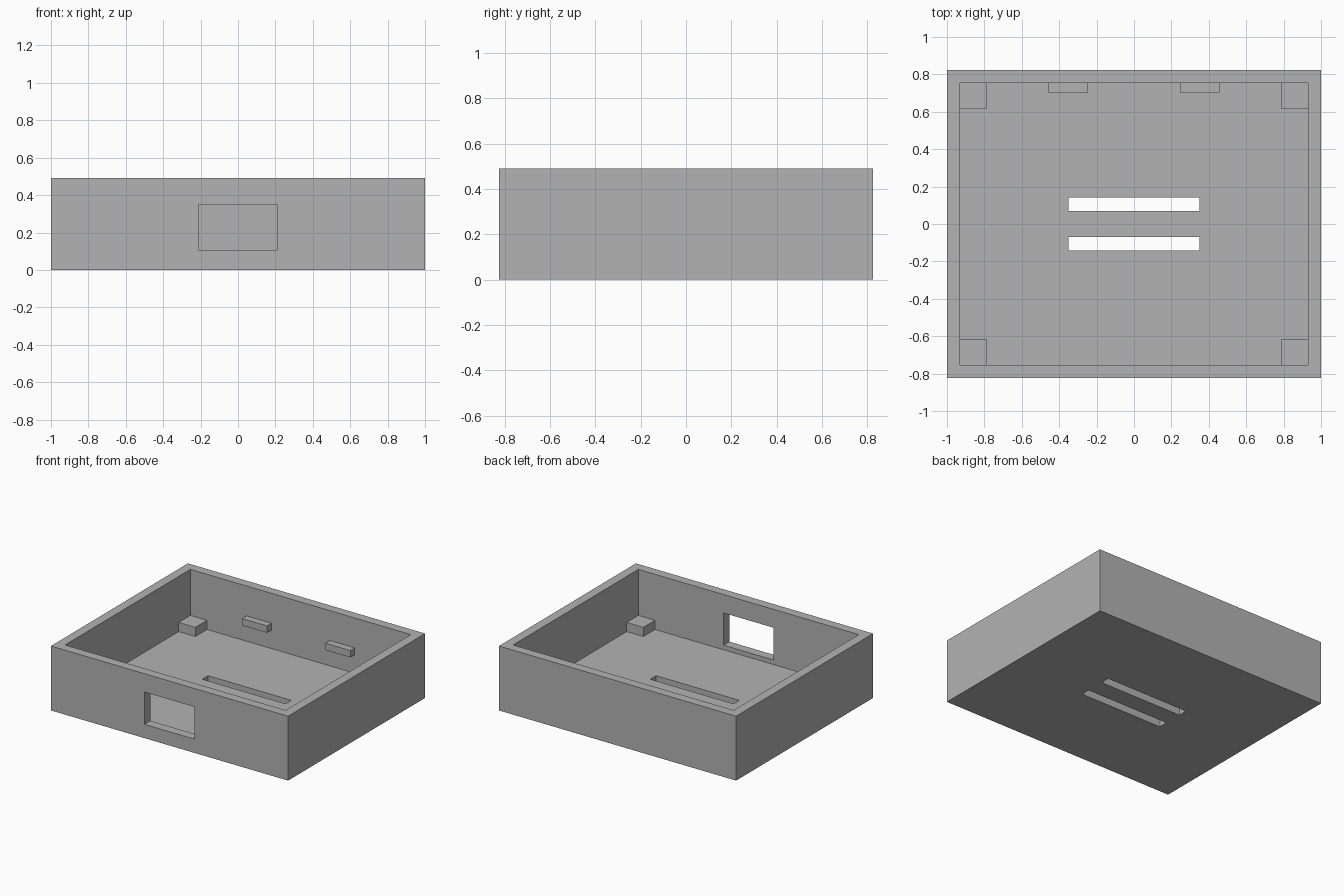
import bpy

cube = bpy.data.objects.get("Cube")
if cube:
    bpy.data.objects.remove(cube, do_unlink=True)

U = 2 / 57                      # design unit: the tray is 57 units wide
HX, HY, H = 28.5, 23.5, 14      # half width, half depth, height
WALL = 2

grey = bpy.data.materials.new("plain_grey")
grey.use_nodes = True
colour = (0.45, 0.45, 0.45, 1)
grey.diffuse_color = colour
grey.node_tree.nodes["Principled BSDF"].inputs["Base Color"].default_value = colour


def box(name, x, y, z):
    """Box spanning the (low, high) ranges, given in design units."""
    spans = (x, y, z)
    bpy.ops.mesh.primitive_cube_add(size=1)
    ob = bpy.context.object
    ob.name = name
    for v in ob.data.vertices:
        v.co = [U * (lo + (hi - lo) * (c + 0.5)) for c, (lo, hi) in zip(v.co, spans)]
    ob.data.materials.append(grey)
    return ob


def cut(target, cutter):
    """Subtract a cutter from the target and discard it."""
    mod = target.modifiers.new("cut", 'BOOLEAN')
    mod.operation = 'DIFFERENCE'
    mod.solver = 'EXACT'
    mod.object = cutter
    cutter.hide_render = True
    bpy.context.view_layer.objects.active = target
    bpy.ops.object.modifier_apply(modifier=mod.name)
    bpy.data.objects.remove(cutter, do_unlink=True)


# Open tray
ix, iy = HX - WALL, HY - WALL
tray = box("tray", (-HX, HX), (-HY, HY), (0, H))
cut(tray, box("cavity_cutter", (-ix, ix), (-iy, iy), (WALL, H + 2)))

# Opening in the front wall
cut(tray, box("window_cutter", (-6, 6), (-HY - 1, -iy + 1), (3, 10)))

# Two slots through the floor
for y in (-4, 2):
    cut(tray, box("slot_cutter", (-10, 10), (y, y + 2), (-1, WALL + 1)))

for side, sx in (("left", 1), ("right", -1)):
    # Corner support blocks
    for end, sy in (("front", -1), ("back", 1)):
        box(f"{end}_{side}_corner_block",
            sorted((sx * ix, sx * (ix - 4))),
            sorted((sy * iy, sy * (iy - 4))), (WALL, 4))
    # Retaining ledges on the back wall
    box(f"{side}_back_ledge", sorted((sx * 7, sx * 13)), (iy - 1.5, iy), (6, 7.5))
